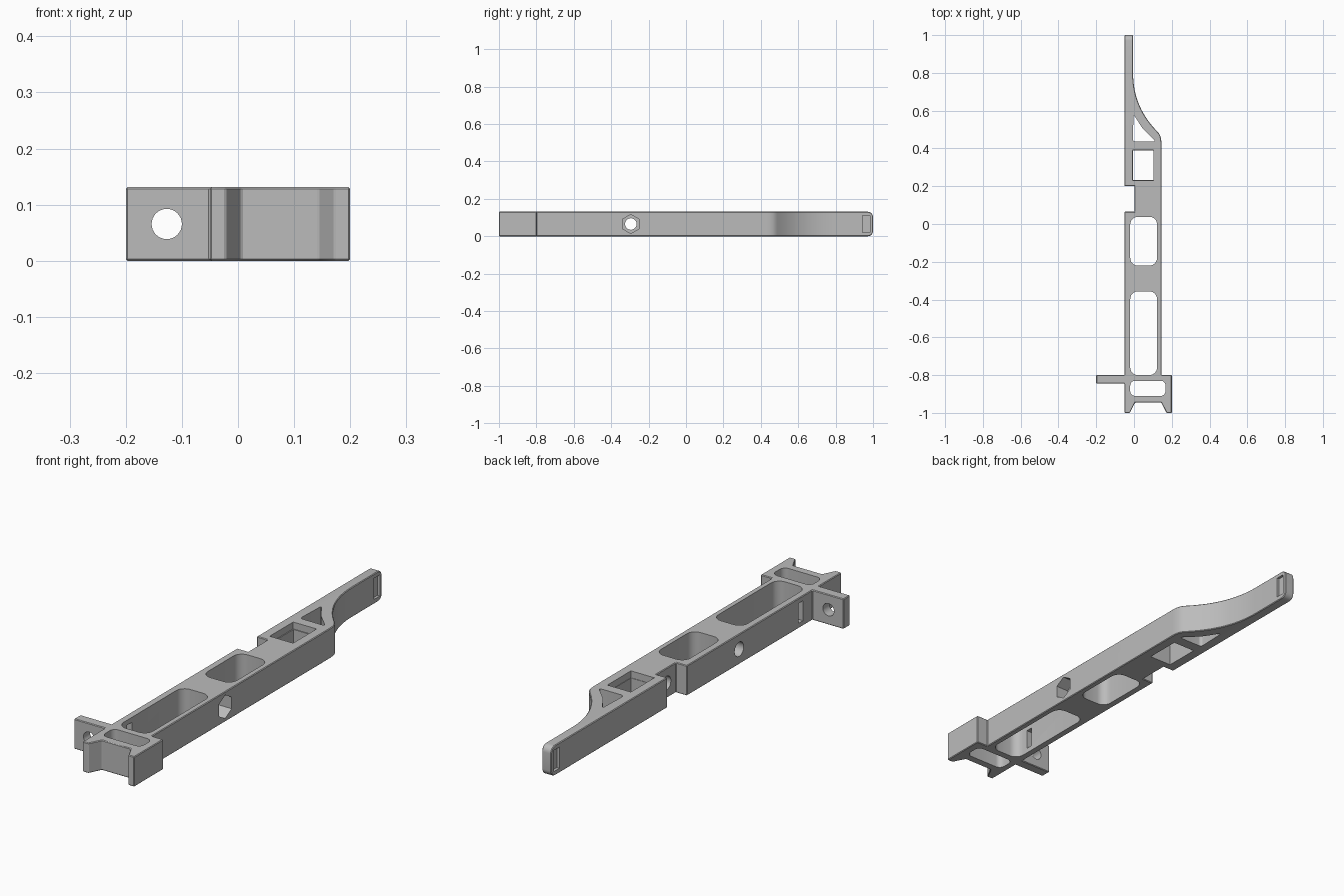
import bpy, bmesh, math
from mathutils import Vector, Matrix
from mathutils.geometry import interpolate_bezier

if "Cube" in bpy.data.objects:
    bpy.data.objects.remove(bpy.data.objects["Cube"])

H = 0.131          # bar thickness
MID = H / 2

grey = bpy.data.materials.new("plain grey")
grey.use_nodes = True
grey.diffuse_color = (0.5, 0.5, 0.5, 1)
grey.node_tree.nodes["Principled BSDF"].inputs["Base Color"].default_value = (0.5, 0.5, 0.5, 1)


def curve(*pts, n=14):
    return [tuple(p) for p in interpolate_bezier(*[Vector(p) for p in pts], n)]


def rounded(corners, r, n=7):
    """Round every corner of a polygon with an arc-like curve."""
    out = []
    for i, c in enumerate(corners):
        c = Vector(c)
        a = (Vector(corners[i - 1]) - c).normalized() * r
        b = (Vector(corners[(i + 1) % len(corners)]) - c).normalized() * r
        out += curve(c + a, c + a * 0.45, c + b * 0.45, c + b, n=n)
    return out


def rect(x0, x1, y0, y1):
    return [(x0, y0), (x1, y0), (x1, y1), (x0, y1)]


def prism(name, pts, z0, z1):
    """Extrude a plan profile between two heights."""
    bm = bmesh.new()
    face = bm.faces.new([bm.verts.new((x, y, z0)) for x, y in pts])
    new = bmesh.ops.extrude_face_region(bm, geom=[face])["geom"]
    top = [g for g in new if isinstance(g, bmesh.types.BMVert)]
    bmesh.ops.translate(bm, verts=top, vec=(0, 0, z1 - z0))
    bmesh.ops.recalc_face_normals(bm, faces=bm.faces)
    return finish(name, bm)


def finish(name, bm):
    mesh = bpy.data.meshes.new(name)
    bm.to_mesh(mesh)
    bm.free()
    mesh.materials.append(grey)
    obj = bpy.data.objects.new(name, mesh)
    bpy.context.collection.objects.link(obj)
    return obj


def bore(name, axis, start, length, r, sides=32):
    """Round or hexagonal hole running along +x or +y from a start point."""
    bm = bmesh.new()
    bmesh.ops.create_cone(bm, cap_ends=True, segments=sides, radius1=r, radius2=r, depth=length)
    bmesh.ops.translate(bm, verts=bm.verts, vec=(0, 0, length / 2))
    turn = Matrix.Rotation(math.pi / 2, 4, 'Y') if axis == 'x' else Matrix.Rotation(-math.pi / 2, 4, 'X')
    bmesh.ops.transform(bm, verts=bm.verts, matrix=Matrix.Translation(start) @ turn)
    # stand hexagons on a corner
    if sides == 6:
        zs = [v.co.z for v in bm.verts]
        if max(zs) - min(zs) < 1.9 * r:
            bmesh.ops.rotate(bm, verts=bm.verts, cent=start, matrix=Matrix.Rotation(math.pi / 6, 3, 'X'))
    return finish(name, bm)


# bar outline: forked head, side tab, notch and swept arm
outline = [(-0.05, -1), (-0.022, -1), (0.006, -0.945), (0.144, -0.945), (0.172, -1),
           (0.2, -1), (0.2, -0.8), (0.145, -0.8)]
outline += curve((0.145, 0.425), (0.145, 0.46), (0.138, 0.474), (0.125, 0.488), n=8)
outline += curve((0.125, 0.488), (0.06, 0.555), (-0.005, 0.65), (-0.005, 0.8), n=20)[1:]
outline += [(-0.005, 1), (-0.05, 1), (-0.05, 0.2), (0.003, 0.2), (0.003, 0.065), (-0.05, 0.065),
            (-0.05, -0.8), (-0.2, -0.8), (-0.2, -0.845), (-0.05, -0.845)]
bar = prism("latch_bar", outline, 0, H)

# rounded arm tip
bm = bmesh.new()
bm.from_mesh(bar.data)
tip = [e for e in bm.edges if all(v.co.y > 0.99 for v in e.verts)
       and abs(e.verts[0].co.z - e.verts[1].co.z) < 0.001]
bmesh.ops.bevel(bm, geom=tip, offset=0.028, segments=6, profile=0.5, affect='EDGES')
bm.to_mesh(bar.data)
bm.free()

# fine edge chamfer
chamfer = bar.modifiers.new("chamfer", 'BEVEL')
chamfer.width = 0.003
chamfer.segments = 1
chamfer.limit_method = 'ANGLE'
chamfer.angle_limit = math.radians(35)

lo, hi = -0.05, H + 0.05
wedge = rounded([(-0.007, 0.437), (0.115, 0.437), (0.045, 0.506), (-0.002, 0.58)], 0.014)
cutters = [
    # windows through the thickness
    prism("head_window", rounded(rect(-0.02, 0.167, -0.91, -0.83), 0.025), lo, hi),
    prism("long_window", rounded(rect(-0.02, 0.122, -0.8, -0.357), 0.04), lo, hi),
    prism("middle_window", rounded(rect(-0.02, 0.122, -0.22, 0.038), 0.04), lo, hi),
    prism("square_window", rect(-0.005, 0.102, 0.233, 0.389), lo, hi),
    prism("square_window_ledge", rect(-0.009, 0.104, 0.231, 0.393), H - 0.03, hi),
    prism("wedge_window", wedge, lo, hi),
    # cross holes
    bore("tab_hole", 'y', Vector((-0.127, -0.9, MID)), 0.2, 0.027),
    bore("bolt_hole", 'x', Vector((-0.1, -0.295, MID)), 0.3, 0.031),
    bore("nut_pocket", 'x', Vector((0.085, -0.295, MID)), 0.1, 0.051, 6),
    bore("notch_hole", 'x', Vector((-0.02, 0.13, MID)), 0.08, 0.03),
    # slots
    prism("side_slot", rect(-0.1, 0.0, -0.735, -0.703), 0.022, 0.109),
    prism("tip_slot_left", rect(-0.016, 0.05, 0.944, 0.984), 0.02, 0.112),
    prism("tip_slot_right", rect(-0.1, -0.038, 0.944, 0.984), 0.02, 0.112),
]
for c in cutters:
    m = bar.modifiers.new(c.name, 'BOOLEAN')
    m.operation = 'DIFFERENCE'
    m.solver = 'EXACT'
    m.object = c

# apply everything, then drop the cutters
bpy.context.view_layer.update()
result = bpy.data.meshes.new_from_object(bar.evaluated_get(bpy.context.evaluated_depsgraph_get()))
bar.modifiers.clear()
bar.data = result
for c in cutters:
    bpy.data.objects.remove(c)
result.materials.clear()
result.materials.append(grey)
for p in result.polygons:
    p.material_index = 0

bpy.ops.object.select_all(action='DESELECT')
bar.select_set(True)
bpy.context.view_layer.objects.active = bar
bpy.ops.object.shade_smooth_by_angle(angle=math.radians(30))
